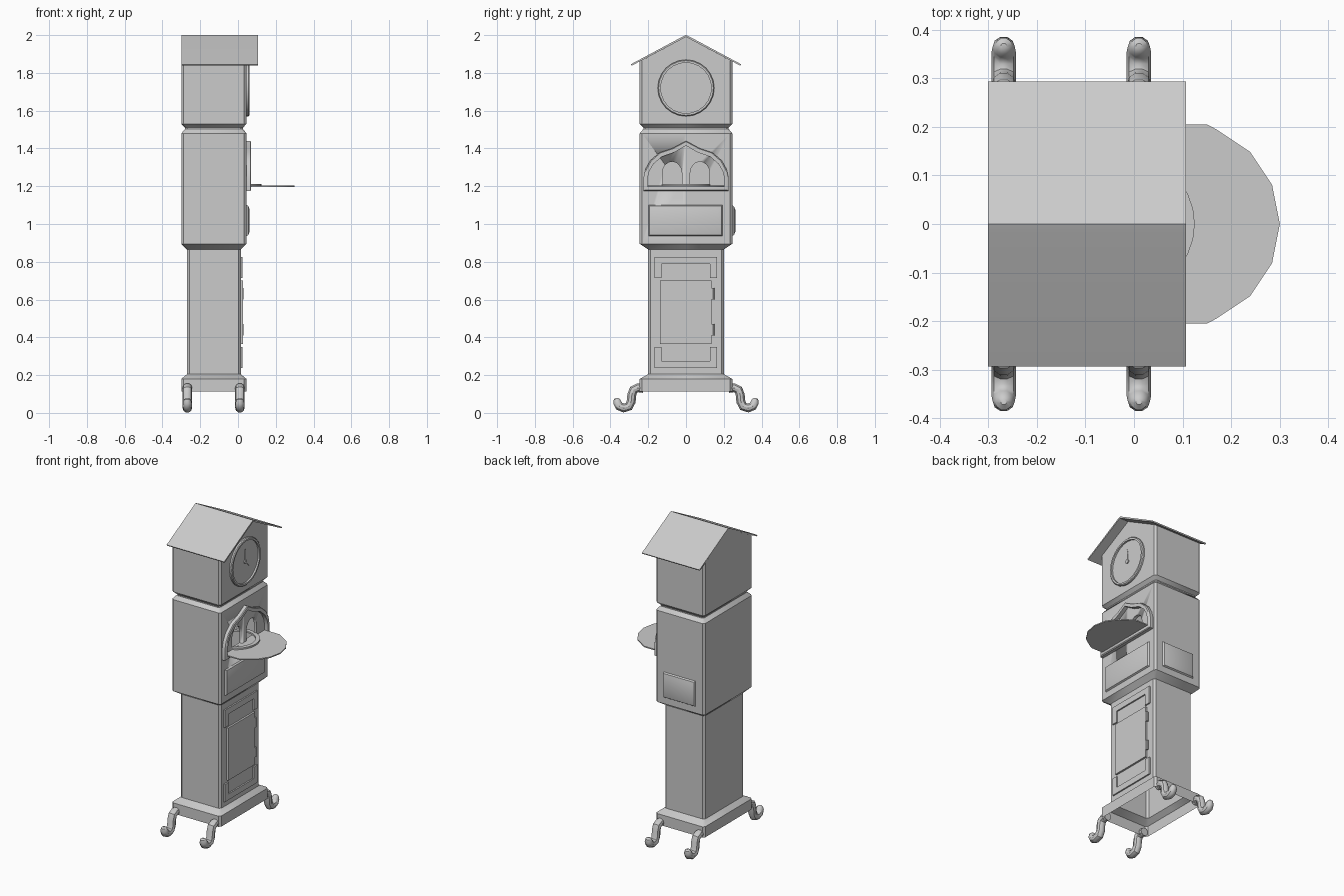
import bpy, bmesh
from math import sin, cos, pi, radians
from mathutils import Vector

if "Cube" in bpy.data.objects:
    bpy.data.objects.remove(bpy.data.objects["Cube"])


def finish(name, bm):
    bmesh.ops.recalc_face_normals(bm, faces=bm.faces)
    me = bpy.data.meshes.new(name)
    bm.to_mesh(me)
    bm.free()
    ob = bpy.data.objects.new(name, me)
    bpy.context.collection.objects.link(ob)
    bpy.ops.object.select_all(action='DESELECT')
    ob.select_set(True)
    bpy.context.view_layer.objects.active = ob
    bpy.ops.object.shade_smooth_by_angle(angle=radians(35))
    return ob


def loft(name, rings, cap=True, closed=False):
    """Skin a list of equal-length point rings."""
    bm = bmesh.new()
    vs = [[bm.verts.new(p) for p in r] for r in rings]
    pairs = list(zip(vs, vs[1:])) + ([(vs[-1], vs[0])] if closed else [])
    n = len(vs[0])
    for a, b in pairs:
        for i in range(n):
            j = (i + 1) % n
            bm.faces.new((a[i], a[j], b[j], b[i]))
    if cap:
        bm.faces.new(vs[0])
        bm.faces.new(vs[-1])
    return finish(name, bm)


def at_x(pts, x):
    return [(x, y, z) for y, z in pts]


def prism(name, pts, x0, x1):
    return loft(name, [at_x(pts, x0), at_x(pts, x1)])


def frame(name, outer, inner, x0, x1, b=0.005):
    """Hollow moulding between two yz outlines, with a bevelled outer edge."""
    c = Vector((sum(p[0] for p in outer), sum(p[1] for p in outer))) / len(outer)
    soft = [c + (Vector(p) - c) * (1 - b / 0.15) for p in outer]
    return loft(name, [at_x(outer, x0), at_x(outer, x1 - b), at_x(soft, x1),
                       at_x(inner, x1), at_x(inner, x0)], cap=False, closed=True)


def circle(y, z, r, n):
    return [(y + r * cos(2 * pi * i / n), z + r * sin(2 * pi * i / n)) for i in range(n)]


def rect(a0, a1, b0, b1):
    return [(a0, b0), (a1, b0), (a1, b1), (a0, b1)]


def mirrored(half):
    """Close a +y half outline ending at y = 0."""
    return half + [(-y, z) for y, z in half[-2::-1]]


# Case: stacked sections with chamfered corners, gabled at the top
def section(x0, x1, h, z, c=0.012):
    pts = [(x1, 0), (x1, h - c), (x1 - c, h), (x0 + c, h), (x0, h - c),
           (x0, 0), (x0, c - h), (x0 + c, -h), (x1 - c, -h), (x1, c - h)]
    return [(x, y, z if z else 1.99 - 0.529 * abs(y)) for x, y in pts]


wide, slim, neck = (-0.30, 0.045, 0.245), (-0.27, 0.015, 0.20), (-0.28, 0.026, 0.226)
levels = [(wide, 0.112), (wide, 0.18), (slim, 0.205), (slim, 0.865), (wide, 0.895),
          (wide, 1.48), (neck, 1.503), (neck, 1.51), (wide, 1.53), (wide, None)]
bm = bmesh.new()
vs = [[bm.verts.new(p) for p in section(*s, z)] for s, z in levels]
for a, b in zip(vs, vs[1:]):
    for i in range(10):
        j = (i + 1) % 10
        bm.faces.new((a[i], a[j], b[j], b[i]))
bm.faces.new(vs[0])
bm.faces.new(vs[-1][:6])
bm.faces.new(vs[-1][5:] + vs[-1][:1])
case = finish("clock_case", bm)

# Two arched doorways cut through the case wall
for s in (-1, 1):
    arch = [(s * 0.125, 1.203), (s * 0.022, 1.203)]
    arch += [(s * (0.0735 - 0.0515 * cos(pi * i / 8)), 1.27 + 0.06 * sin(pi * i / 8)) for i in range(9)]
    cutter = prism("doorway_cutter", arch, 0.025, 0.1)
    cutter.hide_render = True
    bpy.context.view_layer.objects.active = case
    mod = case.modifiers.new("doorway", 'BOOLEAN')
    mod.operation, mod.solver, mod.object = 'DIFFERENCE', 'EXACT', cutter
    bpy.ops.object.modifier_move_to_index(modifier=mod.name, index=0)
    bpy.ops.object.modifier_apply(modifier=mod.name)
    bpy.data.objects.remove(cutter)

# Open the hollow case at the underside and behind the doorways
bm = bmesh.new()
bm.from_mesh(case.data)
gone = [f for f in bm.faces if all(v.co.z < 0.113 for v in f.verts)
        or all(abs(v.co.x - 0.025) < 1e-4 and 1.15 < v.co.z < 1.4 for v in f.verts)]
bmesh.ops.delete(bm, geom=gone, context='FACES')
bm.to_mesh(case.data)
bm.free()

# Roof
top = [(0.293, 1.845), (0.02, 1.991), (0, 2.0), (-0.02, 1.991), (-0.293, 1.845)]
prism("roof", top + [(-0.288, 1.838), (0, 1.99), (0.288, 1.838)], -0.30, 0.107)

# Clock dial, bezel, hub and hands
prism("dial", circle(0, 1.72, 0.14, 24), 0.04, 0.049)
frame("dial_bezel", circle(0, 1.72, 0.15, 24), circle(0, 1.72, 0.134, 24), 0.04, 0.06)
prism("hand_hub", circle(0, 1.72, 0.013, 10), 0.045, 0.056)
for name, ang, length in (("hour_hand", 90, 0.08), ("minute_hand", -40, 0.10)):
    d = Vector((cos(radians(ang)), sin(radians(ang))))
    n = Vector((-d.y, d.x))
    o = Vector((0, 1.72))
    prism(name, [o - n * 0.002, o + d * length * 0.7 - n * 0.006, o + d * length,
                 o + d * length * 0.7 + n * 0.006, o + n * 0.002], 0.047, 0.052)

# Pointed arch around the doorways
frame("balcony_arch",
      mirrored([(0.226, 1.175), (0.226, 1.24), (0.215, 1.29), (0.19, 1.335),
                (0.14, 1.378), (0.07, 1.402), (0, 1.44)])[::1],
      mirrored([(0.204, 1.2), (0.204, 1.24), (0.194, 1.28), (0.172, 1.318),
                (0.128, 1.356), (0.06, 1.38), (0, 1.415)]), 0.04, 0.07)

# Balcony floor and turntable track
edge = [(0.03, -0.205), (0.15, -0.205)]
edge += [(0.09 + 0.21 * cos(i * pi / 8), 0.21 * sin(i * pi / 8)) for i in range(-3, 4)]
edge += [(0.15, 0.205), (0.03, 0.205)]
loft("balcony_floor", [[(x, y, z) for x, y in edge] for z in (1.196, 1.203)])
loft("turntable_track",
     [[(x - 0.015, y, z) for x, y in circle(0, 0, r, 28)]
      for r, z in ((0.14, 1.203), (0.14, 1.213), (0.115, 1.213), (0.115, 1.203))],
     cap=False, closed=True)

# Raised panels on the front and one side
loft("front_panel", [at_x(rect(-0.2 + i, 0.195 - i, 0.935 + k, 1.102 - k), x)
                     for i, k, x in ((0, 0, 0.043), (0.008, 0.006, 0.055), (0.03, 0.026, 0.062))])
loft("side_panel", [[(u, y, z) for u, z in rect(-0.24 + i, -0.01 - i, 0.935 + i, 1.1 - i)]
                    for i, y in ((0, 0.243), (0.007, 0.254), (0.027, 0.262))])

# Trunk door with end brackets and hinges
prism("trunk_door", rect(-0.137, 0.135, 0.365, 0.70), 0.01, 0.027)
for name, z0, s in (("upper_bracket", 0.825, -1), ("lower_bracket", 0.238, 1)):
    prism(name, [(y, z0 + s * d) for y, d in
                 ((-0.167, 0), (0.165, 0), (0.165, 0.112), (0.127, 0.112),
                  (0.127, 0.038), (-0.129, 0.038), (-0.129, 0.112), (-0.167, 0.112))], 0.01, 0.024)
for zc in (0.44, 0.63):
    loft("hinge", [[(0.02 + x, 0.142 + y, z) for x, y in circle(0, 0, 0.009, 8)]
                   for z in (zc - 0.03, zc + 0.03)])

# Hooked feet: a round tube swept along an S-shaped path
path = [(0.225, 0.13), (0.255, 0.133), (0.278, 0.122), (0.287, 0.095), (0.29, 0.06),
        (0.303, 0.034), (0.33, 0.026), (0.354, 0.036), (0.364, 0.055), (0.366, 0.072), (0.366, 0.08)]
radii = [0.025] * 8 + [0.023, 0.017, 0.006]
for x in (-0.268, 0.01):
    for s in (-1, 1):
        rings = []
        for i, ((y, z), r) in enumerate(zip(path, radii)):
            a, b = path[max(i - 1, 0)], path[min(i + 1, len(path) - 1)]
            t = Vector((b[0] - a[0], b[1] - a[1])).normalized()
            rings.append([(x + r * u, s * (y - t.y * v * r), z + t.x * v * r)
                          for u, v in circle(0, 0, 1, 10)])
        loft("hook_foot", rings)
